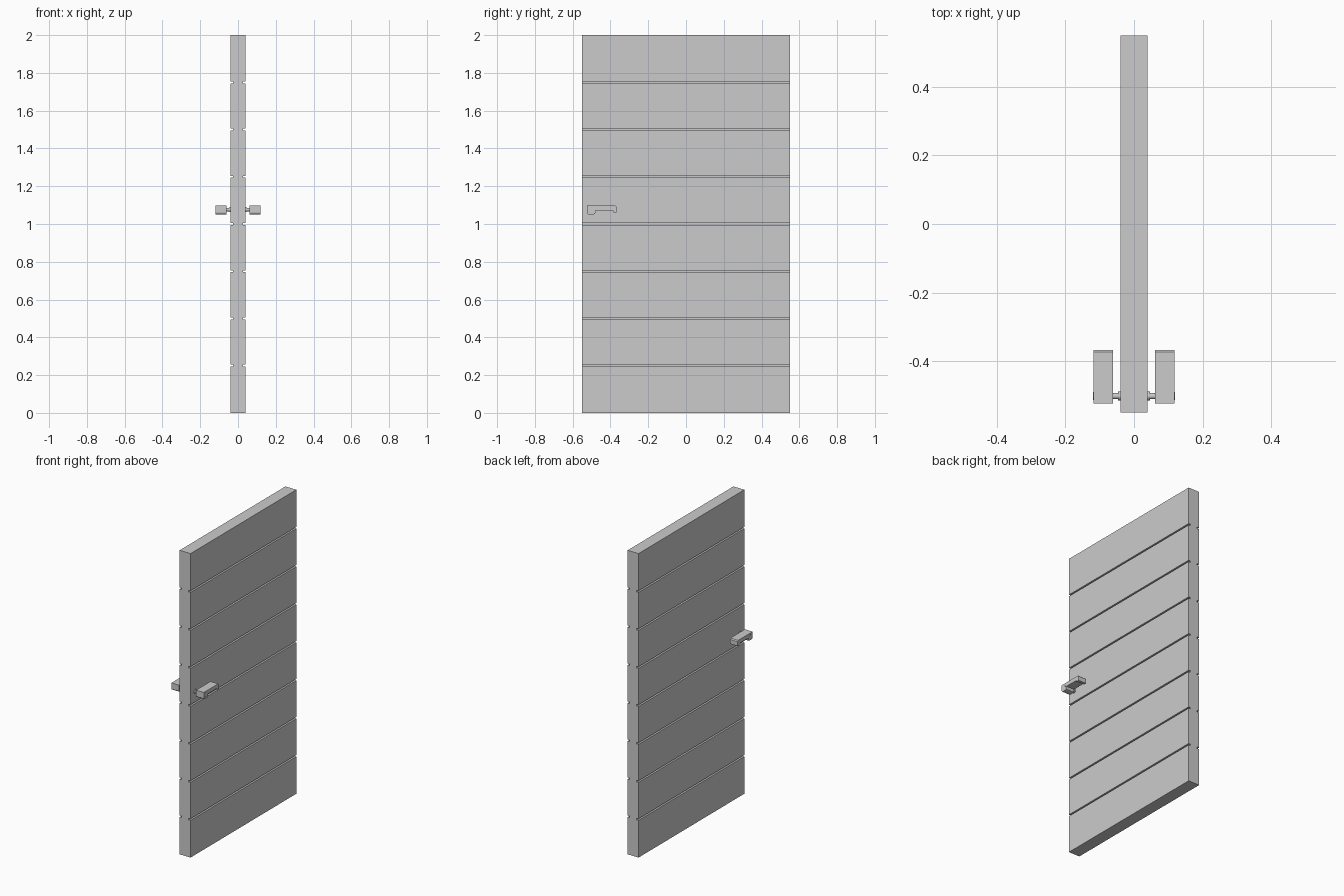
import bpy, bmesh, math
from mathutils import Vector

if "Cube" in bpy.data.objects:
    bpy.data.objects.remove(bpy.data.objects["Cube"])


def extrude_profile(name, points, offset):
    """Fill a planar outline and extrude it by offset."""
    bm = bmesh.new()
    face = bm.faces.new([bm.verts.new(p) for p in points])
    ext = bmesh.ops.extrude_face_region(bm, geom=[face], use_keep_orig=True)
    verts = [v for v in ext["geom"] if isinstance(v, bmesh.types.BMVert)]
    bmesh.ops.translate(bm, verts=verts, vec=Vector(offset))
    bmesh.ops.recalc_face_normals(bm, faces=bm.faces)
    mesh = bpy.data.meshes.new(name)
    bm.to_mesh(mesh)
    bm.free()
    obj = bpy.data.objects.new(name, mesh)
    bpy.context.collection.objects.link(obj)
    return obj


def spindle_part(name, radius, x0, x1):
    bpy.ops.mesh.primitive_cylinder_add(
        vertices=24, radius=radius, depth=x1 - x0,
        location=((x0 + x1) / 2, -0.502, 1.076), rotation=(0, math.pi / 2, 0))
    obj = bpy.context.object
    obj.name = name
    bpy.ops.object.shade_smooth_by_angle()
    return obj


# Door leaf: cross-section with seven grooves on each face
W, D, H = 0.04, 0.014, 0.005
right = [(W, 0.0)]
for i in range(1, 8):
    z = i * 0.25
    right += [(W, z - H), (W - D, z - H), (W - D, z + H), (W, z + H)]
right.append((W, 2.0))
outline = right + [(-x, z) for x, z in reversed(right)]
extrude_profile("door_leaf", [(x, -0.55, z) for x, z in outline], (0, 1.1, 0))

# Lever profile in y, z: rounded head, thin grip, short hooked tip
lever = [(-0.524, 1.097), (-0.524, 1.060), (-0.521, 1.053), (-0.514, 1.050),
         (-0.490, 1.050), (-0.483, 1.053), (-0.480, 1.060), (-0.480, 1.071),
         (-0.388, 1.071), (-0.385, 1.062), (-0.368, 1.062), (-0.368, 1.091),
         (-0.374, 1.097)]
for side, s in (("right", 1), ("left", -1)):
    extrude_profile("lever_" + side, [(s * 0.061, y, z) for y, z in lever],
                    (s * 0.057, 0, 0))
    # Collar, spindle and end cap
    for part, r, a, b in (("collar", 0.013, 0.038, 0.046),
                          ("spindle", 0.009, 0.044, 0.065),
                          ("end_cap", 0.012, 0.110, 0.119)):
        spindle_part(part + "_" + side, r, min(s * a, s * b), max(s * a, s * b))
